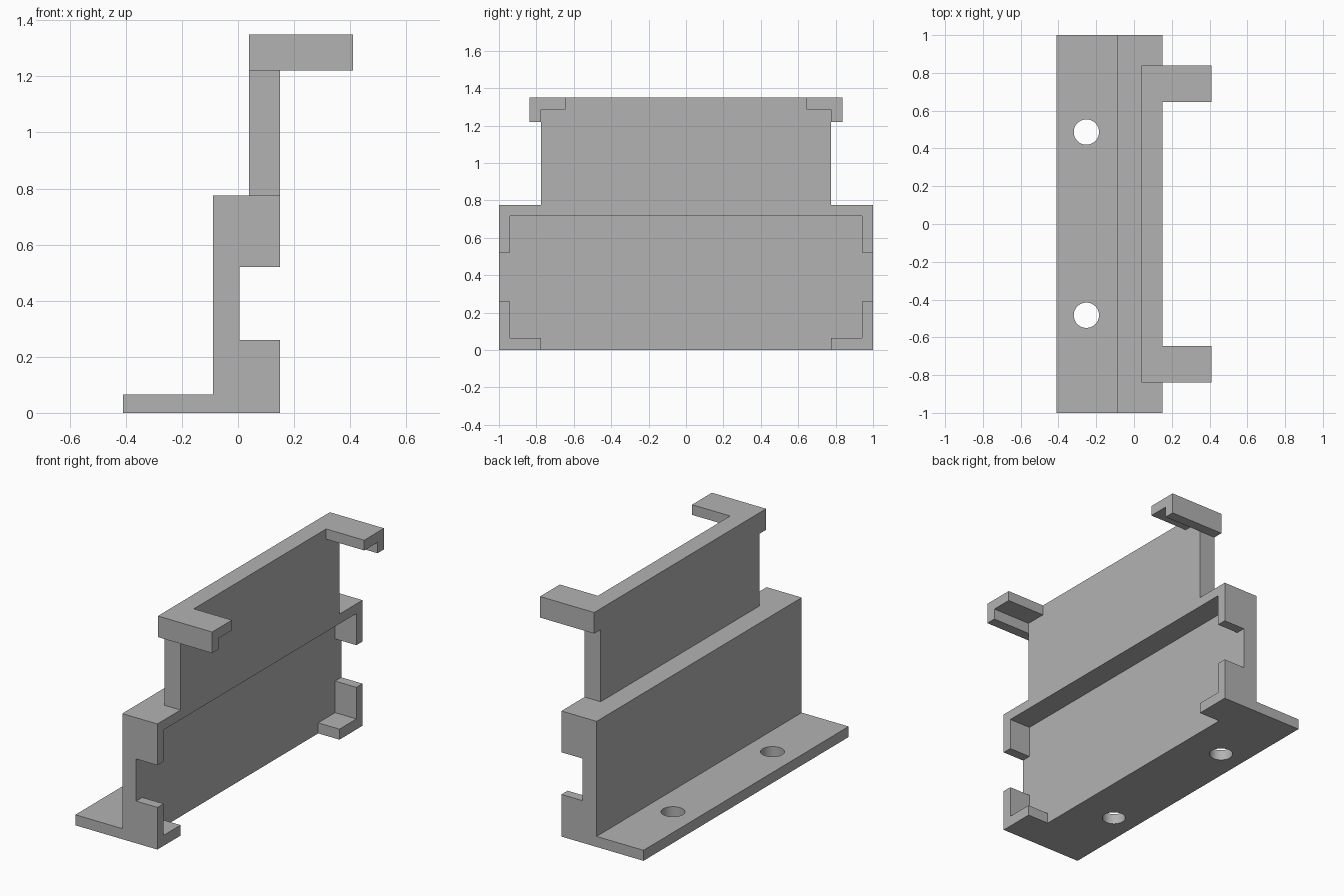
import bpy
import bmesh

cube = bpy.data.objects.get("Cube")
if cube:
    bpy.data.objects.remove(cube, do_unlink=True)

GREY = (0.45, 0.45, 0.45, 1.0)
metal = bpy.data.materials.new("plain_grey")
metal.use_nodes = True
metal.diffuse_color = GREY
metal.node_tree.nodes["Principled BSDF"].inputs["Base Color"].default_value = GREY


def prism(name, profile, start, end, axis):
    """Extrude an (x, z) profile along y, or a (y, z) profile along x."""
    def place(a, b, t):
        return (t, a, b) if axis == "x" else (a, t, b)

    bm = bmesh.new()
    face = bm.faces.new([bm.verts.new(place(a, b, start)) for a, b in profile])
    moved = bmesh.ops.extrude_face_region(bm, geom=[face])["geom"]
    verts = [g for g in moved if isinstance(g, bmesh.types.BMVert)]
    bmesh.ops.translate(bm, verts=verts, vec=place(0, 0, end - start))
    bmesh.ops.recalc_face_normals(bm, faces=bm.faces)
    mesh = bpy.data.meshes.new(name)
    bm.to_mesh(mesh)
    bm.free()
    mesh.materials.append(metal)
    obj = bpy.data.objects.new(name, mesh)
    bpy.context.collection.objects.link(obj)
    return obj


def activate(obj):
    bpy.ops.object.select_all(action="DESELECT")
    obj.select_set(True)
    bpy.context.view_layer.objects.active = obj


# Main dimensions
FLANGE, BACK, WEB, FRONT, REACH = -0.41, -0.09, 0.005, 0.15, 0.41
UPPER_BACK = 0.04
THICK, LIP, SHELF, HOOK, LEDGE, TOP = 0.065, 0.715, 0.775, 1.22, 1.287, 1.35
HALF, INNER, NECK, ARM = 1.0, 0.94, 0.775, 0.838

# Lower body: mounting flange, upright plate and top lip
body = prism("lower_body", [
    (FLANGE, 0), (WEB, 0), (WEB, LIP), (FRONT, LIP),
    (FRONT, SHELF), (BACK, SHELF), (BACK, THICK), (FLANGE, THICK),
], -HALF, HALF, "y")

# Screw holes through the flange
for y in (-0.483, 0.487):
    bpy.ops.mesh.primitive_cylinder_add(vertices=48, radius=0.067, depth=0.3,
                                        location=(-0.252, y, 0.03))
    cutter = bpy.context.object
    cutter.name = "hole_cutter"
    cutter.hide_render = True
    cutter.data.materials.append(metal)
    hole = body.modifiers.new("screw_hole", "BOOLEAN")
    hole.operation = "DIFFERENCE"
    hole.solver = "EXACT"
    hole.object = cutter
    activate(body)
    bpy.ops.object.modifier_apply(modifier=hole.name)
    bpy.data.objects.remove(cutter, do_unlink=True)
activate(body)
bpy.ops.object.shade_smooth_by_angle(angle=0.5)

# Upper plate with wider top ends
half = [(NECK, SHELF), (NECK, HOOK), (ARM, HOOK), (ARM, TOP)]
prism("upper_plate", half + [(-y, z) for y, z in reversed(half)],
      UPPER_BACK, FRONT, "x")

# Paired end details, mirrored across y
for side, s in (("back", 1), ("front", -1)):
    parts = {
        "top_hook": ([(0.645, TOP), (ARM, TOP), (ARM, HOOK), (NECK, HOOK),
                      (NECK, LEDGE), (0.645, LEDGE)], FRONT, REACH),
        "upper_end_tab": ([(INNER, 0.52), (HALF, 0.52), (HALF, LIP),
                           (INNER, LIP)], WEB, FRONT),
        "lower_corner_tab": ([(NECK, 0), (HALF, 0), (HALF, 0.26),
                              (INNER, 0.26), (INNER, THICK), (NECK, THICK)],
                             WEB, FRONT),
    }
    for name, (outline, x0, x1) in parts.items():
        prism(f"{side}_{name}", [(s * y, z) for y, z in outline], x0, x1, "x")
